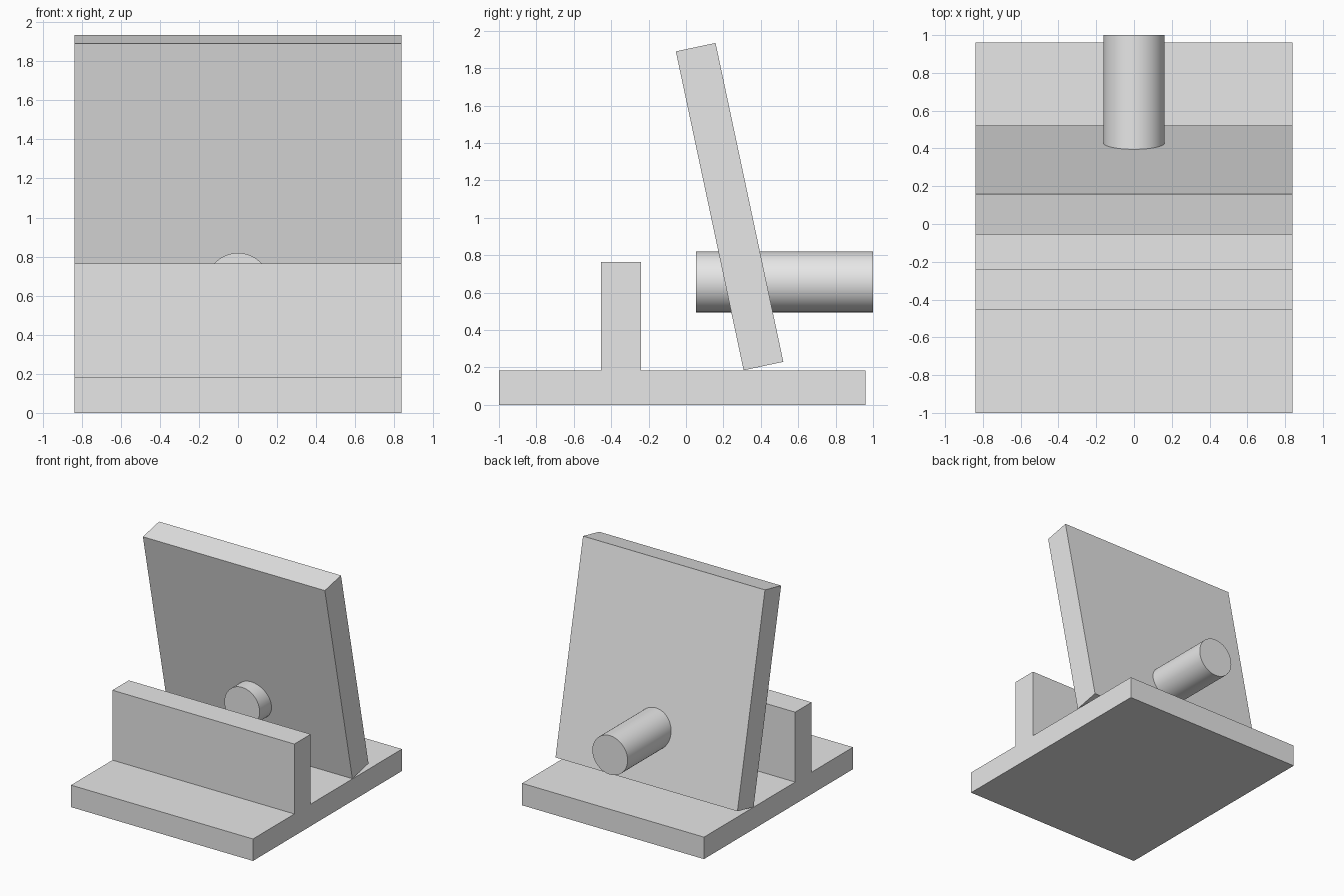
import bpy, bmesh, math
from mathutils import Matrix, Vector

cube = bpy.data.objects.get("Cube")
if cube:
    bpy.data.objects.remove(cube, do_unlink=True)

HALF_WIDTH = 0.838

# Single plain grey finish
grey = bpy.data.materials.new("plain grey")
grey.use_nodes = True
grey.diffuse_color = (0.8, 0.8, 0.8, 1)
grey.node_tree.nodes["Principled BSDF"].inputs["Base Color"].default_value = (0.8, 0.8, 0.8, 1)


def finish(name, bm):
    bmesh.ops.recalc_face_normals(bm, faces=bm.faces)
    mesh = bpy.data.meshes.new(name)
    bm.to_mesh(mesh)
    bm.free()
    mesh.materials.append(grey)
    obj = bpy.data.objects.new(name, mesh)
    bpy.context.collection.objects.link(obj)
    return obj


def extrude_profile(name, points):
    """Extrude a (y, z) side profile across the full width."""
    bm = bmesh.new()
    face = bm.faces.new([bm.verts.new((-HALF_WIDTH, y, z)) for y, z in points])
    result = bmesh.ops.extrude_face_region(bm, geom=[face])
    verts = [v for v in result["geom"] if isinstance(v, bmesh.types.BMVert)]
    bmesh.ops.translate(bm, verts=verts, vec=(2 * HALF_WIDTH, 0, 0))
    return finish(name, bm)


# Base slab with upright front rib, in one piece
extrude_profile("base_with_rib", [
    (-1, 0), (0.96, 0), (0.96, 0.183), (-0.24, 0.183),
    (-0.24, 0.765), (-0.455, 0.765), (-0.455, 0.183), (-1, 0.183)])

# Plate leaning forward, centred on its own middle
thick, tall, tilt = 0.217, 1.743, math.radians(12)
bm = bmesh.new()
bmesh.ops.create_cube(bm, size=1)
bmesh.ops.scale(bm, verts=bm.verts, vec=(2 * HALF_WIDTH, thick, tall))
bmesh.ops.rotate(bm, verts=bm.verts, matrix=Matrix.Rotation(tilt, 3, "X"))
bmesh.ops.translate(bm, verts=bm.verts, vec=(0, 0.233, 1.06))
finish("tilted_plate", bm)

# Round pin through the plate
front, back = 0.053, 1.0
bm = bmesh.new()
bmesh.ops.create_cone(bm, cap_ends=True, segments=64, radius1=0.162,
                      radius2=0.162, depth=back - front)
bmesh.ops.rotate(bm, verts=bm.verts, matrix=Matrix.Rotation(math.pi / 2, 3, "X"))
bmesh.ops.translate(bm, verts=bm.verts, vec=Vector((0, (front + back) / 2, 0.657)))
pin = finish("round_pin", bm)
bpy.ops.object.select_all(action="DESELECT")
pin.select_set(True)
bpy.context.view_layer.objects.active = pin
bpy.ops.object.shade_smooth_by_angle(angle=math.radians(30))
